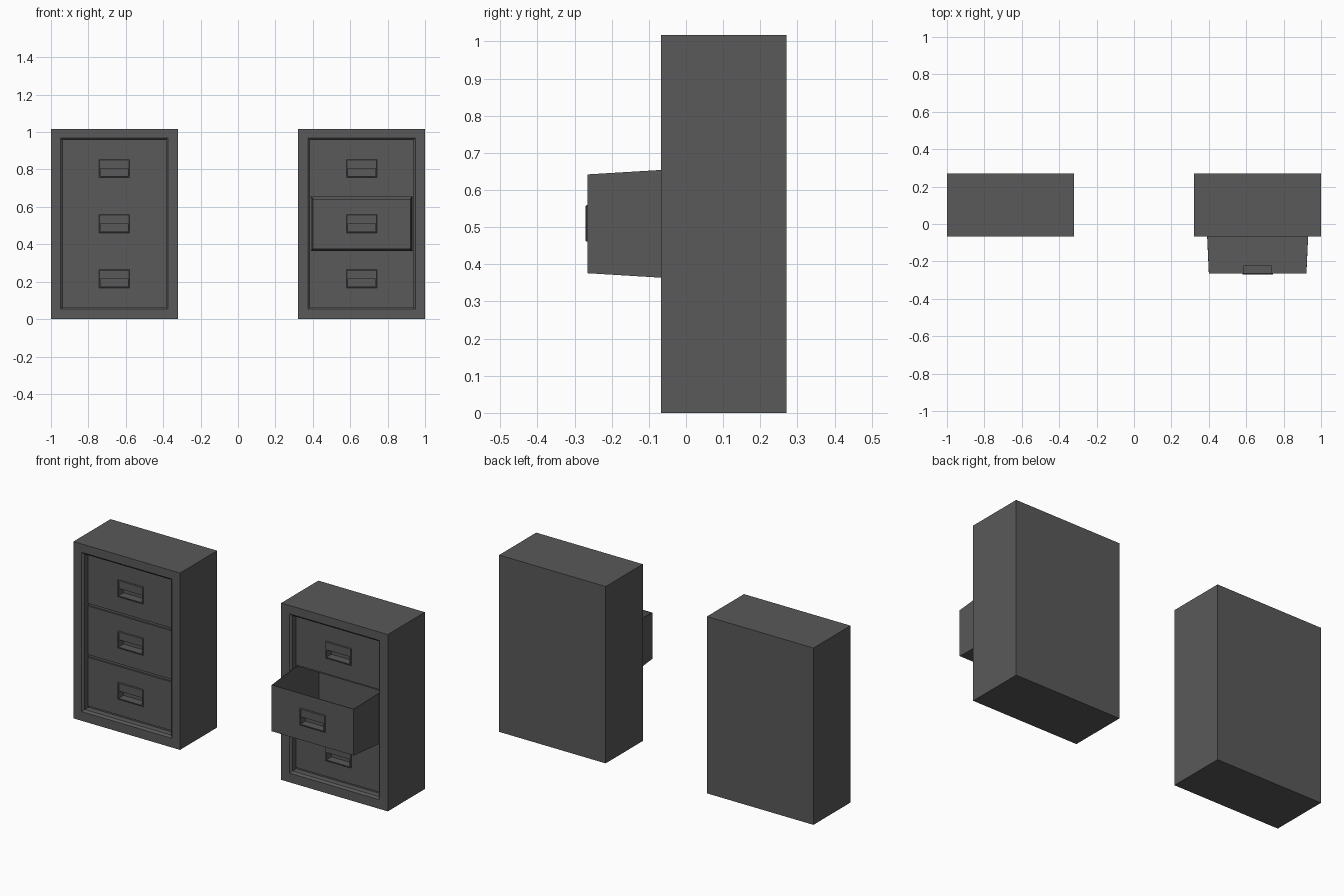
import bpy, bmesh

if "Cube" in bpy.data.objects:
    bpy.data.objects.remove(bpy.data.objects["Cube"])

W, H = 0.678, 1.017            # cabinet width and height
FRONT, BACK = -0.067, 0.27     # cabinet front and back
PANEL = -0.03                  # closed drawer face
LEVELS = (0.215, 0.51, 0.805)  # drawer centres

dark = bpy.data.materials.new("dark_grey")
dark.diffuse_color = (0.1, 0.1, 0.1, 1)
dark.use_nodes = True
dark.node_tree.nodes["Principled BSDF"].inputs["Base Color"].default_value = dark.diffuse_color


def loft(name, rings):
    """Closed solid through rectangles (centre x, half width, z0, z1, y)."""
    bm = bmesh.new()
    loops = []
    for cx, hw, z0, z1, y in rings:
        loops.append([bm.verts.new((cx + sx * hw, y, z))
                      for sx, z in ((-1, z0), (1, z0), (1, z1), (-1, z1))])
    for a, b in zip(loops, loops[1:]):
        for i in range(4):
            j = (i + 1) % 4
            bm.faces.new((a[i], a[j], b[j], b[i]))
    bm.faces.new(loops[0])
    bm.faces.new(loops[-1])
    bmesh.ops.recalc_face_normals(bm, faces=bm.faces)
    me = bpy.data.meshes.new(name)
    bm.to_mesh(me)
    bm.free()
    me.materials.append(dark)
    ob = bpy.data.objects.new(name, me)
    bpy.context.collection.objects.link(ob)
    return ob


def cut(ob, rings):
    """Subtract a lofted solid from an object."""
    cutter = loft("cutter", rings)
    cutter.hide_render = True
    mod = ob.modifiers.new("cut", 'BOOLEAN')
    mod.operation = 'DIFFERENCE'
    mod.solver = 'EXACT'
    mod.object = cutter
    bpy.context.view_layer.objects.active = ob
    bpy.ops.object.modifier_apply(modifier=mod.name)
    bpy.data.objects.remove(cutter)


def pocket(cx, cz, f):
    """Clearance hole for a handle pan."""
    return [(cx, 0.078, cz - 0.043, cz + 0.043, f + 0.05),
            (cx, 0.078, cz - 0.043, cz + 0.043, f - 0.02)]


def handle(name, cx, cz, f):
    """Recessed pull: raised rim, flat upper plate, hollow lower half."""
    loft(name, [(cx, 0.075, cz - 0.042, cz + 0.042, f + 0.043),
                (cx, 0.075, cz - 0.042, cz + 0.042, f),
                (cx, 0.082, cz - 0.049, cz + 0.049, f),
                (cx, 0.082, cz - 0.049, cz + 0.049, f - 0.003),
                (cx, 0.079, cz - 0.046, cz + 0.046, f - 0.006),
                (cx, 0.074, cz - 0.041, cz + 0.041, f - 0.006),
                (cx, 0.074, cz - 0.041, cz + 0.041, f - 0.003),
                (cx, 0.074, cz - 0.041, cz, f - 0.003),
                (cx, 0.074, cz - 0.041, cz, f + 0.04)])


def cabinet(side, cx, open_level=None):
    hw = W / 2
    # carcass with chamfered recessed front
    body = loft(side + "_cabinet", [
        (cx, hw, 0, H, BACK), (cx, hw, 0, H, FRONT),
        (cx, hw - 0.052, 0.053, H - 0.048, FRONT),
        (cx, hw - 0.064, 0.064, H - 0.059, FRONT + 0.01),
        (cx, hw - 0.064, 0.064, H - 0.059, PANEL + 0.008)])
    for i, cz in enumerate(LEVELS):
        tag = f"{side}_drawer_{i + 1}"
        if i == open_level:
            # empty slot behind the open drawer
            cut(body, [(cx, 0.271, cz - 0.147, cz + 0.145, 0.18),
                       (cx, 0.271, cz - 0.147, cz + 0.145, PANEL)])
            # pulled-out tapered drawer, hollow and open on top
            f = -0.265
            d = loft(tag, [(cx, 0.27, cz - 0.146, cz + 0.144, -0.02),
                           (cx, 0.27, cz - 0.146, cz + 0.144, FRONT),
                           (cx, 0.261, cz - 0.134, cz + 0.132, f)])
            cut(d, [(cx, 0.267, cz - 0.142, cz + 0.3, 0.05),
                    (cx, 0.267, cz - 0.142, cz + 0.3, FRONT),
                    (cx, 0.258, cz - 0.13, cz + 0.3, f + 0.004)])
        else:
            # closed drawer face
            f = PANEL
            cut(body, pocket(cx, cz, f))
            d = loft(tag, [(cx, 0.271, cz - 0.14, cz + 0.14, f + 0.0085),
                           (cx, 0.271, cz - 0.14, cz + 0.14, f)])
        cut(d, pocket(cx, cz, f))
        handle(tag + "_handle", cx, cz, f)


cabinet("left", -1 + W / 2)
cabinet("right", 1 - W / 2, open_level=1)
